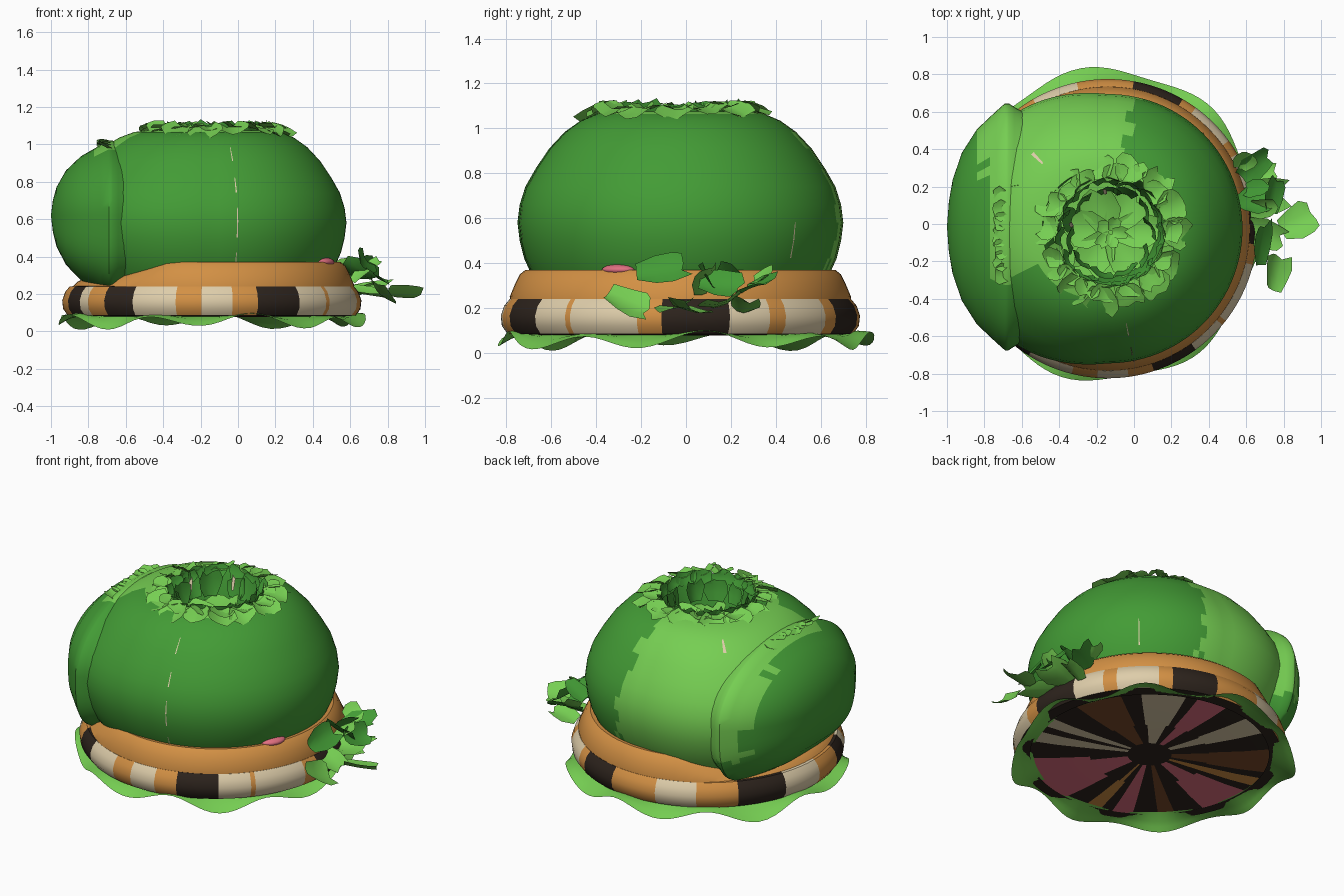
import bpy, bmesh, math, random
from mathutils import Vector, Matrix

random.seed(4)
if "Cube" in bpy.data.objects:
    bpy.data.objects.remove(bpy.data.objects["Cube"], do_unlink=True)

COLOURS = {
    "dark_green": (0.056, 0.33, 0.036),
    "light_green": (0.18, 0.62, 0.085),
    "orange": (0.65, 0.28, 0.058),
    "cream": (0.73, 0.61, 0.40),
    "dark_brown": (0.026, 0.017, 0.012),
    "brown": (0.2, 0.07, 0.023),
    "pink": (0.75, 0.16, 0.22),
}
MATS = []
for name, rgb in COLOURS.items():
    m = bpy.data.materials.new(name)
    m.use_nodes = True
    m.diffuse_color = (*rgb, 1)
    m.node_tree.nodes["Principled BSDF"].inputs["Base Color"].default_value = (*rgb, 1)
    MATS.append(m)
DARK, LIGHT, ORANGE, CREAM, BLACK, BROWN, PINK = range(7)
CX, CY = -0.14, -0.025


def finish(bm, name, fix=True):
    """Turn a bmesh into a smooth shaded object."""
    if fix:
        bmesh.ops.recalc_face_normals(bm, faces=bm.faces)
    mesh = bpy.data.meshes.new(name)
    bm.to_mesh(mesh)
    bm.free()
    for m in MATS:
        mesh.materials.append(m)
    ob = bpy.data.objects.new(name, mesh)
    bpy.context.collection.objects.link(ob)
    bpy.ops.object.select_all(action="DESELECT")
    ob.select_set(True)
    bpy.context.view_layer.objects.active = ob
    bpy.ops.object.shade_smooth_by_angle(angle=math.radians(40))


def lathe(name, profile, paint, place=None, segs=72):
    """Sweep (radius, height) points; paint(degrees, row, centre) picks the colour."""
    place = place or (lambda r, z, a: (CX + r * math.cos(a), CY + r * math.sin(a), z))
    bm = bmesh.new()
    rows = [[bm.verts.new(place(r, z, math.tau * i / segs)) for i in range(segs)]
            for r, z in profile]
    for j in range(len(rows) - 1):
        for i in range(segs):
            k = (i + 1) % segs
            f = bm.faces.new((rows[j][i], rows[j][k], rows[j + 1][k], rows[j + 1][i]))
            f.material_index = paint((i + 0.5) * 360 / segs, j, f.calc_center_median())
    bmesh.ops.remove_doubles(bm, verts=bm.verts, dist=0.0005)
    finish(bm, name)


def add_leaf(bm, base, az, pitch, length, width, curl, mat, roll=0):
    """One torn, curling leaf growing from base."""
    az, pitch = math.radians(az), math.radians(pitch)
    d = Vector((math.cos(az) * math.cos(pitch), math.sin(az) * math.cos(pitch), math.sin(pitch)))
    side = Matrix.Rotation(math.radians(roll), 3, d) @ Vector((-math.sin(az), math.cos(az), 0))
    up = d.cross(side)
    grid = []
    for u, wide in ((0, 0.6), (0.4, 1), (0.75, 1), (1, 0.75)):
        row = []
        for v in (-1, -0.35, 0.35, 1):
            tear = random.uniform(-0.16, 0.16) if u == 1 else 0
            w = width * wide * random.uniform(0.85, 1.1) / 2
            row.append(bm.verts.new(Vector(base) + d * length * (u + tear) + side * w * v
                                    + up * (curl * u * u + 0.15 * width * v * v)))
        grid.append(row)
    for a, b in zip(grid, grid[1:]):
        for i in range(3):
            bm.faces.new((a[i], b[i], b[i + 1], a[i + 1])).material_index = mat


# Cabbage head, fuller toward the outer leaf, with a deep hollow top
DOME = [(0.6, 0.25), (0.65, 0.33), (0.69, 0.42), (0.71, 0.5), (0.72, 0.58), (0.71, 0.66),
        (0.685, 0.74), (0.64, 0.82), (0.58, 0.91), (0.51, 0.985), (0.44, 1.035), (0.37, 1.065),
        (0.31, 1.075), (0.29, 1.03), (0.26, 0.88), (0.14, 0.86), (0, 0.87)]


def head_place(r, z, a):
    c = max(0, -math.cos(a))
    return (CX + r * (1.13 if c else 1) * math.cos(a), CY + r * (1 + 0.13 * c) * math.sin(a), z)


def head_paint(a, row, c):
    if row > 10:
        return DARK if row in (12, 13) else LIGHT
    return LIGHT if 77 + random.uniform(-4, 4) < a < 205 + random.uniform(-4, 4) else DARK


lathe("cabbage_head", DOME, head_paint, head_place, segs=120)

# Thin pale broken veins on the head: angle, half width, profile rows
bm = bmesh.new()
for angle, half, rows in ((281, 0.3, (1, 3, 4, 6, 8)), (45, 0.3, (2, 3)), (134, 1, (9,))):
    for j in rows:
        quad = []
        for (r, z), t in zip((DOME[j], DOME[j], DOME[j + 1], DOME[j + 1]), (1, -1, -0.6, 0.6)):
            quad.append(bm.verts.new(head_place(r + 0.004, z + 0.002, math.radians(angle + t * half))))
        bm.faces.new(quad).material_index = CREAM
finish(bm, "head_veins")

# Outer leaf cupping the right side, drooping square at the bottom
CAP = [(-0.53, 0.88), (-0.64, 0.97), (-0.67, 1), (-0.69, 1), (-0.735, 0.94), (-0.77, 0.89),
       (-0.84, 0.79), (-0.92, 0.6), (-0.97, 0.38), (-0.99, 0.2), (-1, 0)]


def cap_place(x, s, a):
    c, h = math.cos(a), math.sin(a)
    if h < 0:
        c, h = math.copysign(abs(c) ** 0.6, c), -1.1 * abs(h) ** 0.6
    return (x, -0.015 + 0.66 * s * c, 0.62 + 0.4 * s * h)


def cap_paint(a, row, c):
    if row < 5:
        return LIGHT if c.y > -0.3 and c.z > 0.4 else DARK
    patch = c.x > -0.81 + random.uniform(-0.03, 0.03) and c.y > 0.15 and c.z > 0.4
    return LIGHT if patch else DARK


lathe("outer_leaf", CAP, cap_paint, cap_place, segs=64)


# Orange band under the head, dipping beneath the outer leaf
def band_place(r, z, a):
    x = CX + r * math.cos(a)
    dip = min(1, max(0, (-0.38 - x) / 0.3))
    return (x, CY + r * math.sin(a), 0.2 + (z - 0.2) * (1 - 0.55 * dip))


lathe("orange_band", [(0.755, 0.2), (0.76, 0.25), (0.735, 0.31), (0.715, 0.35), (0.69, 0.37),
                      (0.6, 0.36)], lambda a, row, c: ORANGE, band_place)

# Patched ring: each entry is the end angle of a patch
PATCHES = [(16, BLACK), (30, CREAM), (35, ORANGE), (54, CREAM), (60, ORANGE), (80, BLACK),
           (101, ORANGE), (120, CREAM), (138, ORANGE), (160, BLACK), (180, CREAM), (195, ORANGE),
           (207, BLACK), (214, CREAM), (224, ORANGE), (237, BLACK), (256, CREAM), (266, ORANGE),
           (278, CREAM), (287, ORANGE), (306, BLACK), (320, CREAM), (322, ORANGE), (346, CREAM),
           (354, ORANGE), (360, BLACK)]


def ring_paint(a, row, c):
    return BLACK if row == 0 else next(m for end, m in PATCHES if a <= end)


lathe("patched_ring", [(0.7, 0.08), (0.77, 0.085), (0.795, 0.12), (0.8, 0.165), (0.785, 0.21),
                       (0.76, 0.24), (0.7, 0.245)], ring_paint, segs=180)

# Underside with coloured wedges between dark gaps: middle angle, half width, colour
WEDGES = [(24, 13, BROWN), (57, 11, CREAM), (82, 9, PINK), (112, 8, CREAM), (147, 12, BROWN),
          (168, 5, ORANGE), (191, 13, PINK), (222, 5, BROWN), (243, 6, PINK), (258, 4, ORANGE),
          (295, 21, PINK), (337, 6, CREAM), (352, 5, CREAM)]


def base_paint(a, row, c):
    hit = [m for mid, half, m in WEDGES if abs(a - mid) < half * (1, 1, 0.75)[min(row, 2)]]
    return hit[0] if hit and row < 3 else BLACK


lathe("wedge_base", [(0.765, 0.088), (0.55, 0.078), (0.35, 0.078), (0.13, 0.08), (0, 0.085)],
      base_paint, segs=180)


# Wavy leaf beneath the ring
def skirt_place(r, z, a):
    t = (r - 0.7) / 0.13
    wave = math.sin(9 * a + 0.6) + 0.4 * math.sin(4 * a + 1)
    r += 0.02 * t * math.sin(7 * a + 2)
    x = r * math.cos(a)
    return (CX + (x if x < 0 else 0.97 * x), CY + 0.02 + r * math.sin(a), z + 0.032 * t * wave)


lathe("wavy_base_leaf", [(0.7, 0.085), (0.77, 0.077), (0.80, 0.066), (0.83, 0.053)],
      lambda a, row, c: LIGHT, skirt_place, segs=108)

# Ragged crown: count, radius, height, pitch, length, width, curl, colour
CROWN = [
    (14, 0.29, 1.09, -12, 0.13, 0.18, -0.02, LIGHT),
    (16, 0.28, 1.085, 5, 0.09, 0.14, -0.01, LIGHT),
    (15, 0.27, 1.04, 70, 0.075, 0.14, 0.0, DARK),
    (11, 0.22, 0.95, 75, 0.14, 0.14, 0.0, DARK),
    (6, 0.03, 0.89, 4, 0.2, 0.2, 0.01, LIGHT),
    (5, 0.01, 0.92, 15, 0.08, 0.07, 0.01, LIGHT),
]
bm = bmesh.new()
for count, r, z, pitch, length, width, curl, colour in CROWN:
    for i in range(count):
        az = 360 * (i + random.uniform(-0.25, 0.25)) / count
        base = (-0.125 + r * math.cos(math.radians(az)), -0.045 + r * math.sin(math.radians(az)), z)
        add_leaf(bm, base, az + random.uniform(-12, 12), pitch + random.uniform(-9, 9),
                 length * random.uniform(0.8, 1.15), width, curl, colour, random.uniform(-12, 12))
# pale stalk ends between the crown leaves
for x, y in ((-0.15, 0.16), (-0.33, -0.02)):
    add_leaf(bm, (x, y, 1.0), 110, 70, 0.09, 0.02, 0, CREAM)
finish(bm, "crown_leaves", fix=False)

# Ragged bits along the top edge of the outer leaf
bm = bmesh.new()
for i in range(7):
    y = -0.27 + 0.07 * i
    z = 0.62 + 0.4 * math.sqrt(1 - (y / 0.67) ** 2)
    add_leaf(bm, (-0.68, y, z - 0.02), random.choice((175, 190)), random.uniform(-10, 50),
             0.07, 0.11, -0.01, LIGHT)
for i in range(3):
    add_leaf(bm, (-0.53, -0.12 + 0.13 * i, 1.02), 180, -10, 0.13, 0.15, -0.03, LIGHT)
finish(bm, "outer_leaf_frills", fix=False)

# Leafy sprig on the left side: x, y, z, azimuth, pitch, length, width, curl, colour, roll
SPRIG = [
    (0.79, -0.04, 0.20, 25, -8, 0.2, 0.2, 0.01, LIGHT, -18),
    (0.72, 0.06, 0.31, 85, -8, 0.2, 0.15, 0.02, DARK, 50),
    (0.57, 0.26, 0.27, 35, 22, 0.19, 0.15, -0.03, DARK, 25),
    (0.73, -0.35, 0.26, 80, -28, 0.2, 0.17, 0.02, LIGHT, 40),
    (0.66, -0.22, 0.35, 88, 6, 0.22, 0.15, 0.02, DARK, 55),
    (0.56, 0.1, 0.36, 5, -30, 0.18, 0.17, 0.03, DARK, -35),
    (0.56, 0.3, 0.31, 60, 20, 0.1, 0.13, 0.01, LIGHT, 30),
    (0.60, 0.14, 0.2, 10, 3, 0.22, 0.19, 0.02, LIGHT, 15),
    (0.60, 0.0, 0.22, -25, -15, 0.2, 0.17, 0.02, LIGHT, 10),
    (0.62, 0.24, 0.18, 15, 30, 0.16, 0.14, -0.03, LIGHT, -20),
    (0.62, 0.08, 0.26, 0, 52, 0.17, 0.12, -0.05, LIGHT, 30),
    (0.60, 0.18, 0.3, 10, 45, 0.14, 0.11, -0.02, DARK, -30),
]
bm = bmesh.new()
for x, y, z, *rest in SPRIG:
    add_leaf(bm, (x, y, z), *rest)
finish(bm, "side_sprig", fix=False)

# Small pink slice peeking out over the band
bpy.ops.mesh.primitive_uv_sphere_add(segments=16, ring_count=8, location=(0.46, -0.30, 0.37))
slice_ob = bpy.context.object
slice_ob.name = "pink_slice"
slice_ob.scale = (0.05, 0.08, 0.025)
slice_ob.rotation_euler.z = math.radians(-25)
slice_ob.data.materials.append(MATS[PINK])
bpy.ops.object.shade_smooth()
